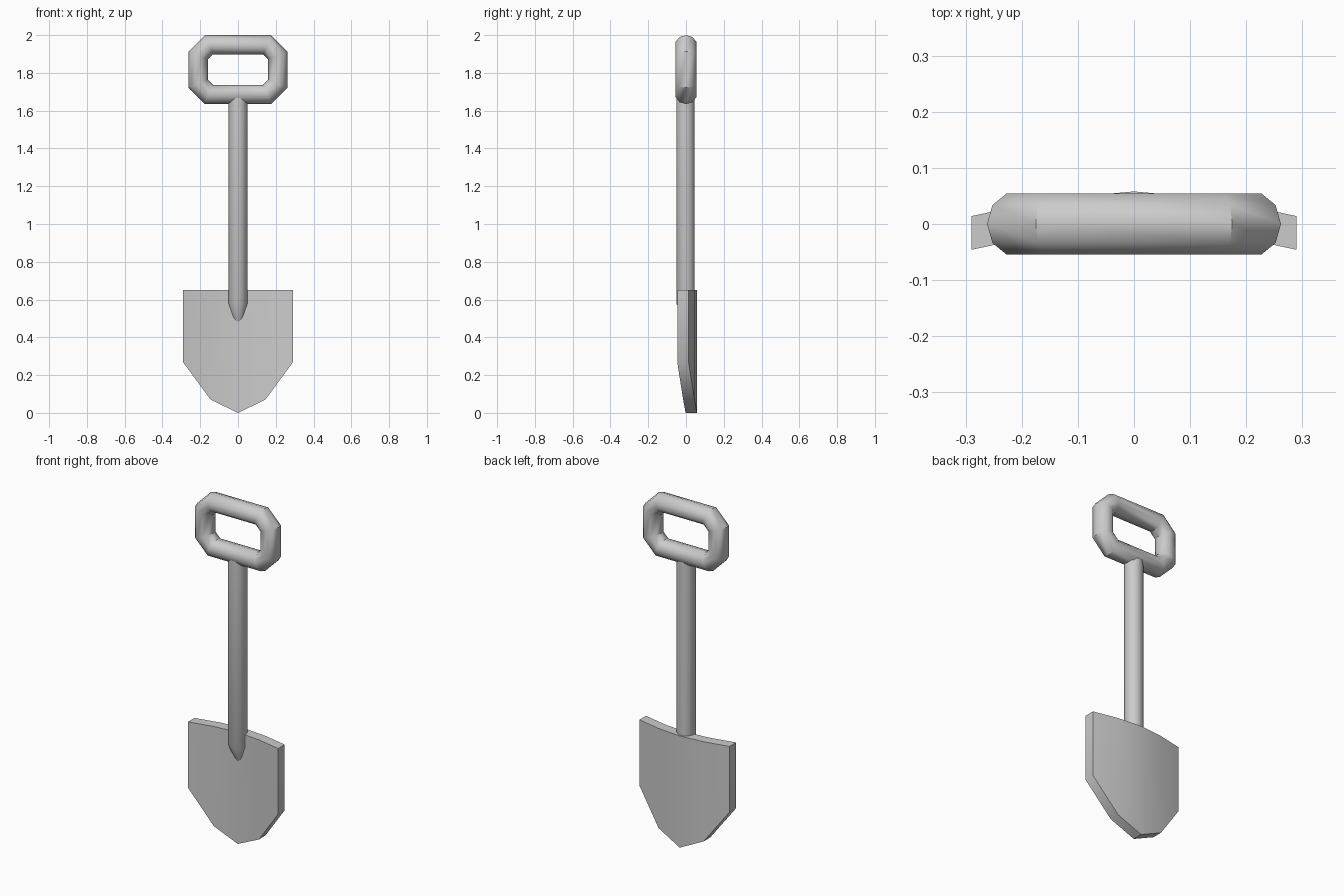
import bpy, bmesh, math
from mathutils import Vector

if "Cube" in bpy.data.objects:
    bpy.data.objects.remove(bpy.data.objects["Cube"])

SIDES = 10


def finish(name, bm):
    bmesh.ops.recalc_face_normals(bm, faces=bm.faces)
    me = bpy.data.meshes.new(name)
    bm.to_mesh(me)
    bm.free()
    ob = bpy.data.objects.new(name, me)
    bpy.context.collection.objects.link(ob)
    bpy.ops.object.select_all(action='DESELECT')
    ob.select_set(True)
    bpy.context.view_layer.objects.active = ob
    bpy.ops.object.shade_smooth_by_angle(angle=math.radians(40))
    return ob


def ring(bm, centre, u, v):
    """Ring of vertices spanned by the radius vectors u and v."""
    return [bm.verts.new(centre + u * math.cos(a) + v * math.sin(a))
            for a in (2 * math.pi * i / SIDES for i in range(SIDES))]


def bridge(bm, a, b):
    n = len(a)
    for i in range(n):
        j = (i + 1) % n
        bm.faces.new((a[i], a[j], b[j], b[i]))


# Blade: dished plate, columns of (x, bottom z, front y)
half = [(0.145, 0.07, -0.015), (0.29, 0.267, -0.046)]
columns = [(-x, z, y) for x, z, y in reversed(half)] + [(0, 0, -0.002)] + half
bm = bmesh.new()
loops = []
for x, z, y in columns:
    loops.append([bm.verts.new(p) for p in
                  ((x, y, z), (x, y + 0.06, z), (x, y + 0.06, 0.65), (x, y, 0.65))])
for a, b in zip(loops, loops[1:]):
    bridge(bm, a, b)
bm.faces.new(loops[0])
bm.faces.new(loops[-1])
finish("blade", bm)

# Shaft: straight pole, tapering back into the blade at the bottom
bm = bmesh.new()
rings = [ring(bm, Vector((0, y, z)), Vector((r, 0, 0)), Vector((0, r, 0)))
         for z, y, r in ((0.455, 0.03, 0.018), (0.58, -0.003, 0.051), (1.68, -0.003, 0.051))]
for a, b in zip(rings, rings[1:]):
    bridge(bm, a, b)
bm.faces.new(rings[0])
bm.faces.new(rings[-1])
finish("shaft", bm)

# Handle: tube swept with mitred corners around an octagonal loop
mid, hx, hz, cut = 1.8175, 0.211, 0.1315, 0.057
path = [Vector((sx * x, 0, mid + sz * z))
        for sx, sz, pts in ((1, 1, ((hx, hz - cut), (hx - cut, hz))),
                            (-1, 1, ((hx - cut, hz), (hx, hz - cut))),
                            (-1, -1, ((hx, hz - cut), (hx - cut, hz))),
                            (1, -1, ((hx - cut, hz), (hx, hz - cut))))
        for x, z in pts]
bm = bmesh.new()
rings = []
for i, p in enumerate(path):
    d1 = (p - path[i - 1]).normalized()
    d2 = (path[(i + 1) % len(path)] - p).normalized()
    out = (d1 - d2).normalized()
    miter = 0.051 / math.cos(d1.angle(d2) / 2)
    rings.append(ring(bm, p, out * miter, Vector((0, 0.0575, 0))))
for i in range(len(rings)):
    bridge(bm, rings[i - 1], rings[i])
finish("grip_handle", bm)
